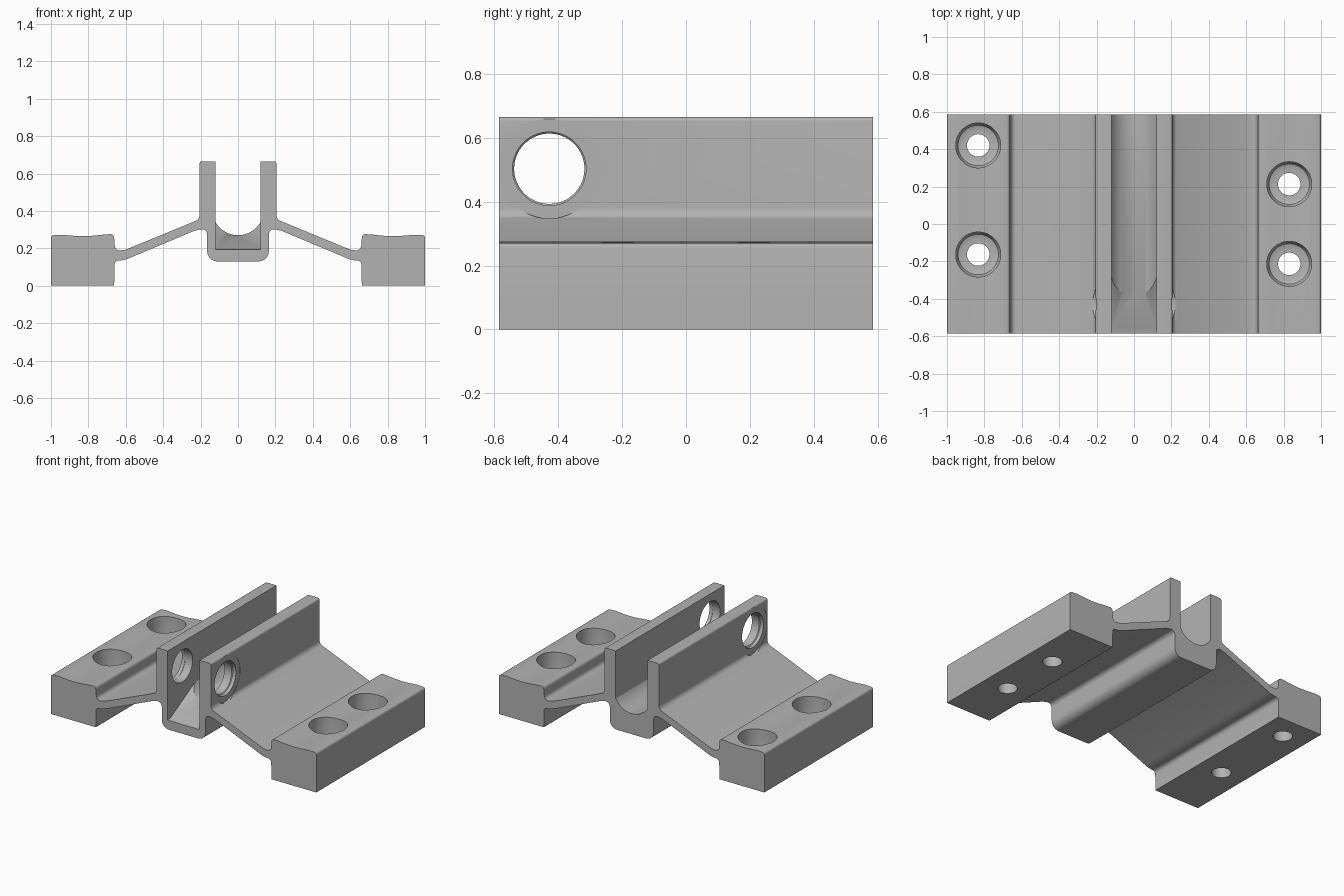
import bpy, bmesh, math
from mathutils import Matrix, Vector

cube = bpy.data.objects.get("Cube")
if cube:
    bpy.data.objects.remove(cube, do_unlink=True)

HALF = 0.585  # half length along y

grey = bpy.data.materials.new("plain grey")
grey.use_nodes = True
colour = (0.45, 0.45, 0.45, 1)
grey.diffuse_color = colour
grey.node_tree.nodes["Principled BSDF"].inputs["Base Color"].default_value = colour


def add_object(name, bm):
    bmesh.ops.recalc_face_normals(bm, faces=bm.faces)
    mesh = bpy.data.meshes.new(name)
    bm.to_mesh(mesh)
    bm.free()
    mesh.materials.append(grey)
    obj = bpy.data.objects.new(name, mesh)
    bpy.context.collection.objects.link(obj)
    return obj


def arc(cx, cz, r, start, end, steps):
    angles = [math.radians(start + (end - start) * i / steps) for i in range(steps + 1)]
    return [(cx + r * math.cos(a), cz + r * math.sin(a)) for a in angles]


def lathe(name, profile, matrix, steps=64):
    """Closed turned solid from (radius, height) points along local z."""
    bm = bmesh.new()
    rings = []
    for r, h in profile:
        ring = bmesh.ops.create_circle(bm, segments=steps, radius=r,
                                       matrix=matrix @ Matrix.Translation((0, 0, h)))
        rings.append(ring["verts"])
    for a, b in zip(rings, rings[1:]):
        for i in range(steps):
            j = (i + 1) % steps
            bm.faces.new((a[i], a[j], b[j], b[i]))
    bm.faces.new(rings[0])
    bm.faces.new(rings[-1])
    return add_object(name, bm)


def cut(target, cutter):
    mod = target.modifiers.new("cut", 'BOOLEAN')
    mod.operation = 'DIFFERENCE'
    mod.solver = 'EXACT'
    mod.object = cutter
    bpy.context.view_layer.objects.active = target
    bpy.ops.object.modifier_apply(modifier=mod.name)
    bpy.data.objects.remove(cutter, do_unlink=True)


# Half cross-section, from the bottom centre round to the channel floor
half = arc(0.11, 0.185, 0.055, -90, 0, 8)
half += arc(0.193, 0.274, 0.028, 180, 75, 6)
half += [(0.235, 0.293), (0.57, 0.152), (0.595, 0.142), (0.62, 0.136)]
half += arc(0.637, 0.112, 0.023, 90, 0, 5)
half += [(0.662, 0), (1, 0)]
half += arc(0.985, 0.255, 0.015, 0, 90, 4)
half += [(0.94, 0.272), (0.88, 0.267), (0.83, 0.265), (0.78, 0.267), (0.72, 0.273)]
half += arc(0.682, 0.256, 0.02, 90, 180, 5)
half += arc(0.633, 0.215, 0.026, 0, -100, 6)
half += [(0.60, 0.193), (0.26, 0.333)]
half += arc(0.24, 0.379, 0.035, -110, -180, 6)
half += arc(0.193, 0.653, 0.012, 0, 90, 4)
half += [(0.12, 0.665)]
half += arc(0, 0.408, 0.138, -29.5, -90, 12)

# Bracket body
bm = bmesh.new()
outline = half + [(-x, z) for x, z in reversed(half[:-1])]
face = bm.faces.new([bm.verts.new((x, -HALF, z)) for x, z in outline])
extruded = bmesh.ops.extrude_face_region(bm, geom=[face])["geom"]
bmesh.ops.translate(bm, vec=(0, 2 * HALF, 0),
                    verts=[v for v in extruded if isinstance(v, bmesh.types.BMVert)])
body = add_object("mounting_bracket", bm)

# Countersunk bolt holes in the side blocks
bolt = [(0.06, -0.1), (0.06, 0.11), (0.09, 0.11), (0.108, 0.117),
        (0.118, 0.135), (0.12, 0.15), (0.12, 0.4)]
for x, y in ((-0.833, 0.42), (-0.833, -0.163), (0.83, 0.213), (0.83, -0.213)):
    cut(body, lathe("bolt_hole_cutter", bolt, Matrix.Translation((x, y, 0))))

# Pin hole through each upright wall, with a shallow outer seat
pin = [(0.11, 0.06), (0.11, 0.175), (0.115, 0.18), (0.115, 0.2035), (0.156, 0.2035), (0.156, 0.3)]
for side in (1, -1):
    turn = Matrix.Rotation(side * math.pi / 2, 4, 'Y')
    cut(body, lathe("pin_hole_cutter", pin, Matrix.Translation((0, -0.428, 0.503)) @ turn))

# Faceted pocket at the front of the channel
bm = bmesh.new()
for s in (-1, 1):
    for y, z in ((-0.65, 0.18), (-0.55, 0.20), (-0.28, 0.345), (-0.65, 0.42)):
        bm.verts.new(Vector((s * 0.1203, y, z)))
bm.verts.new((0, -0.365, 0.271))
bmesh.ops.convex_hull(bm, input=bm.verts)
cut(body, add_object("pocket_cutter", bm))

# Smooth the fillets and holes, keep the edges crisp
bpy.ops.object.select_all(action='DESELECT')
body.select_set(True)
bpy.context.view_layer.objects.active = body
bpy.ops.object.shade_smooth_by_angle(angle=math.radians(30))
